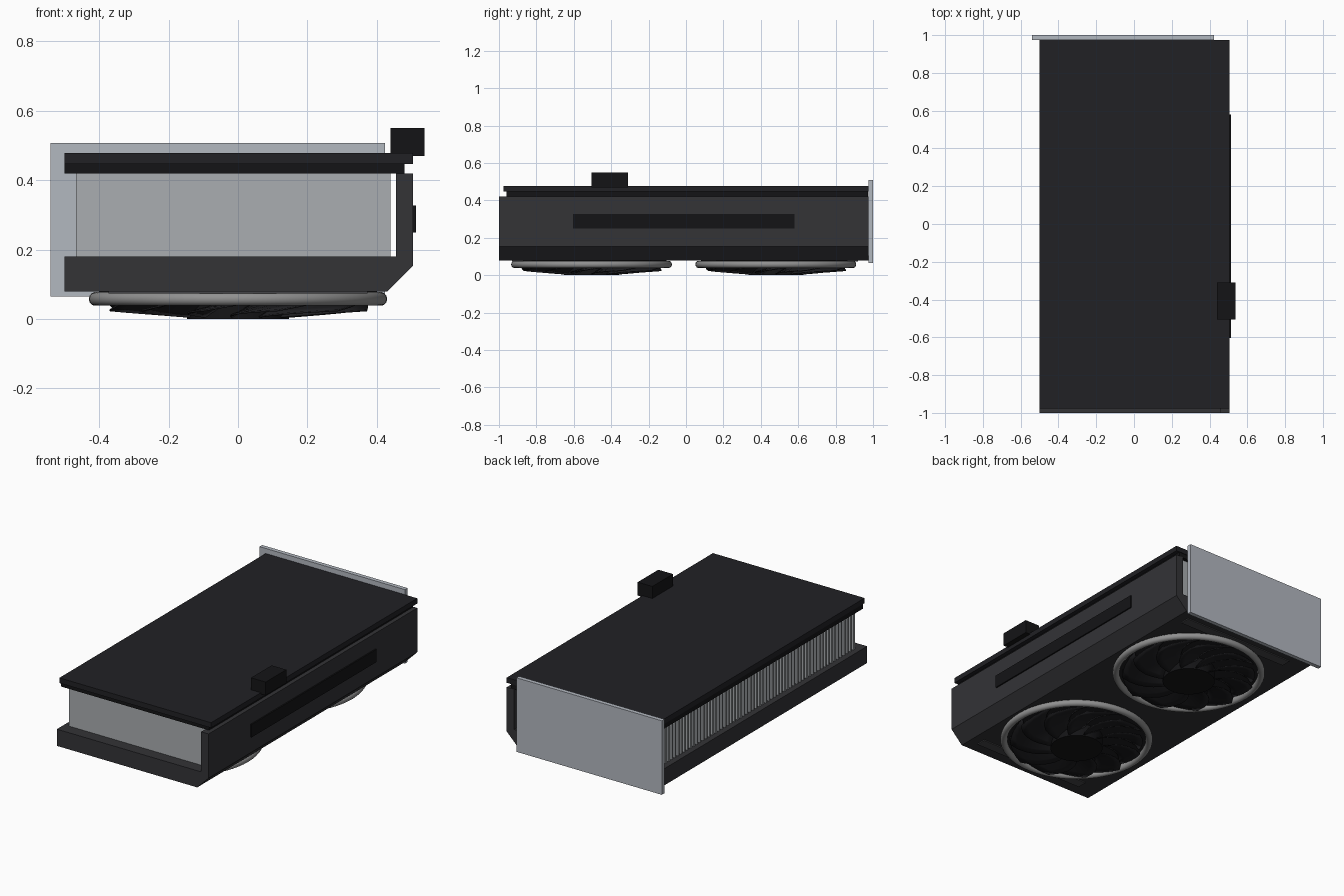
import bpy, bmesh, math

if "Cube" in bpy.data.objects:
    bpy.data.objects.remove(bpy.data.objects["Cube"])

def mat(name, r, g, b):
    m = bpy.data.materials.new(name)
    m.diffuse_color = (r, g, b, 1)
    m.use_nodes = True
    m.node_tree.nodes["Principled BSDF"].inputs["Base Color"].default_value = m.diffuse_color
    return m

SHROUD = mat("charcoal", .033, .033, .037)
PLATE = mat("dark_plate", .015, .015, .018)
BLACK = mat("black", .007, .007, .008)
BLADE = mat("fan_black", .013, .013, .015)
TRIM = mat("trim_grey", .06, .06, .065)
RING = mat("ring_grey", .28, .28, .28)
FIN = mat("fin_metal", .40, .42, .44)
STEEL = mat("bracket_metal", .45, .48, .53)

def finish(name, bm, material):
    bmesh.ops.recalc_face_normals(bm, faces=bm.faces)
    me = bpy.data.meshes.new(name)
    bm.to_mesh(me)
    bm.free()
    ob = bpy.data.objects.new(name, me)
    bpy.context.collection.objects.link(ob)
    me.materials.append(material)
    return ob

def add_box(bm, x0, x1, y0, y1, z0, z1):
    vs = bmesh.ops.create_cube(bm, size=1)["verts"]
    for v in vs:
        v.co = ((x0 + x1) / 2 + v.co.x * (x1 - x0),
                (y0 + y1) / 2 + v.co.y * (y1 - y0),
                (z0 + z1) / 2 + v.co.z * (z1 - z0))

def box(name, material, *dims):
    bm = bmesh.new()
    add_box(bm, *dims)
    return finish(name, bm, material)

# L-shaped shroud with chamfered lower edge, extruded along y
profile = [(-.5, .08), (.43, .08), (.505, .155), (.505, .42),
           (.456, .42), (.456, .18), (-.5, .18)]
bm = bmesh.new()
face = bm.faces.new([bm.verts.new((x, -1, z)) for x, z in profile])
ext = bmesh.ops.extrude_face_region(bm, geom=[face])["geom"]
bmesh.ops.translate(bm, vec=(0, 1.975, 0),
                    verts=[g for g in ext if isinstance(g, bmesh.types.BMVert)])
finish("shroud", bm, SHROUD)

# Boards, bracket, side strip and power socket
box("circuit_board", BLACK, -.5, .48, -.96, .972, .42, .447)
box("backplate", PLATE, -.5, .505, -.976, .975, .447, .478)
box("mounting_bracket", STEEL, -.54, .423, .975, 1.0, .065, .508)
box("side_strip", BLACK, .503, .513, -.603, .58, .25, .327)
box("power_socket", BLACK, .44, .537, -.505, -.31, .47, .55)

# Heatsink: a row of thin fins
bm = bmesh.new()
N = 64
for i in range(N):
    y = -.93 + i * (1.88 - .012) / (N - 1)
    add_box(bm, -.467, .44, y, y + .012, .178, .422)
finish("heatsink_fins", bm, FIN)

# Trim strips on the underside at both ends
for name, y in (("front", -.9), ("rear", .89)):
    box("trim_strip_" + name, TRIM, -.373, .373, y - .03, y + .03, .074, .085)

def fan_ring(name, y, major=.41, minor=.02):
    bpy.ops.mesh.primitive_torus_add(location=(0, y, .058), major_radius=major,
                                     minor_radius=minor, major_segments=64, minor_segments=14)
    ob = bpy.context.object
    ob.name = name
    ob.data.materials.append(RING)
    bpy.ops.object.shade_smooth()

def cylinder(name, material, y, r, z0, z1):
    bpy.ops.mesh.primitive_cylinder_add(vertices=48, radius=r, depth=z1 - z0,
                                        location=(0, y, (z0 + z1) / 2))
    ob = bpy.context.object
    ob.name = name
    ob.data.materials.append(material)
    bpy.ops.object.shade_smooth_by_angle()

def fan_blades(name, y, count=11):
    bm = bmesh.new()
    rs, cs = 6, 4
    for b in range(count):
        grid = []
        for i in range(rs + 1):
            t = i / rs
            r = .135 + t * .24
            row = []
            for j in range(cs + 1):
                s = j / cs
                a = b * math.tau / count + .45 * t * t + .62 * s
                z = .005 + .02 * t + (.055 - .015 * t) * s
                row.append(bm.verts.new((r * math.cos(a), r * math.sin(a), z)))
            grid.append(row)
        for i in range(rs):
            for j in range(cs):
                bm.faces.new((grid[i][j], grid[i + 1][j],
                              grid[i + 1][j + 1], grid[i][j + 1]))
    ob = finish(name, bm, BLADE)
    ob.location.y = y
    for p in ob.data.polygons:
        p.use_smooth = True
    mod = ob.modifiers.new("thickness", 'SOLIDIFY')
    mod.thickness = .005
    mod.offset = 0

# Two fans: ring, backing disc, hub and blades
for n, y in (("front", -.505), ("rear", .48)):
    fan_ring("fan_ring_" + n, y)
    cylinder("fan_well_" + n, BLADE, y, .40, .075, .09)
    cylinder("fan_hub_" + n, BLACK, y, .147, 0, .08)
    fan_blades("fan_blades_" + n, y)
